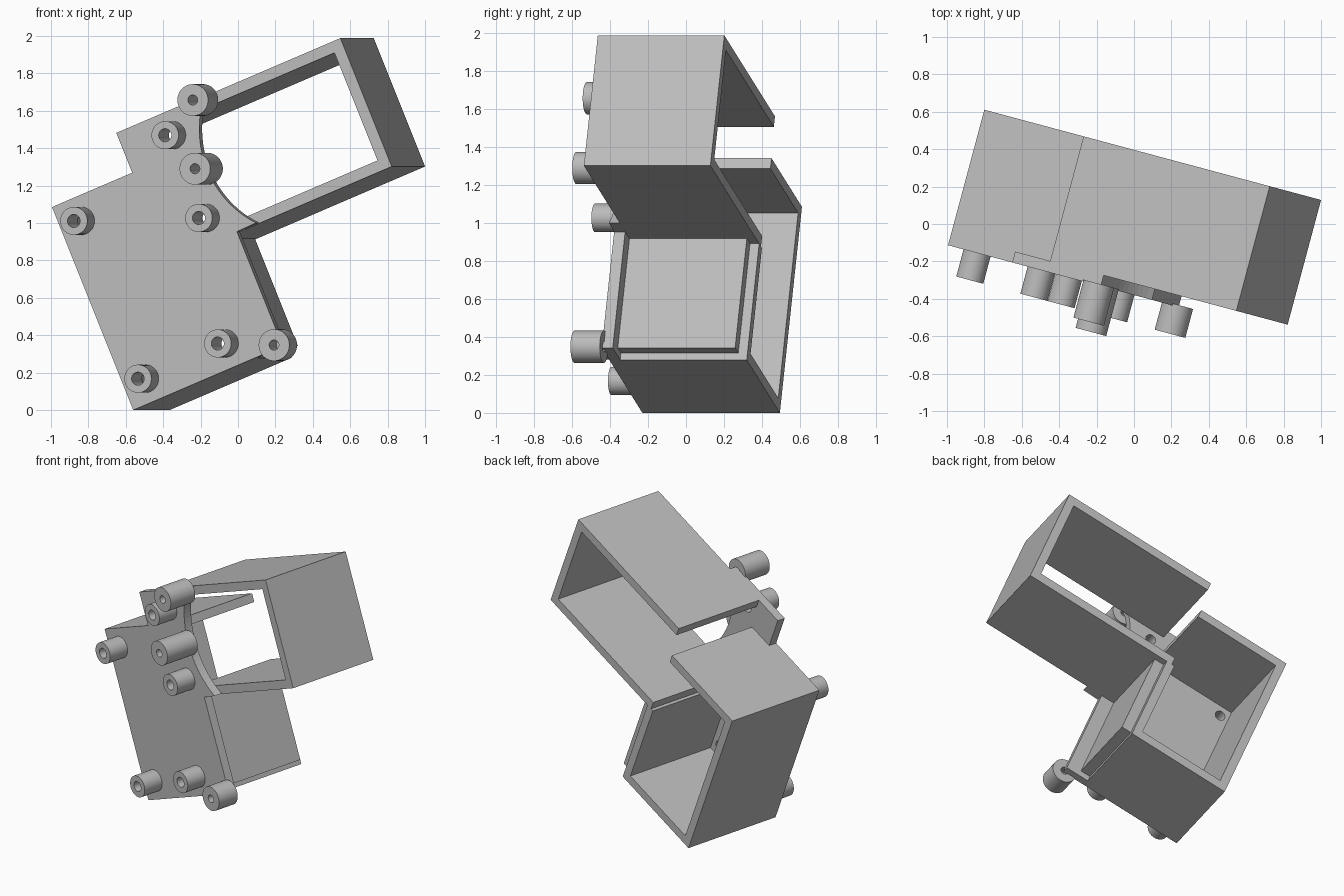
import bpy, bmesh, math
from mathutils import Matrix

if "Cube" in bpy.data.objects:
    bpy.data.objects.remove(bpy.data.objects["Cube"])

# The whole bracket is modelled square, then tilted by this placement
PLACE = (Matrix.Translation((-0.56, -0.23, 0))
         @ Matrix.Rotation(math.radians(-15), 4, 'Z')
         @ Matrix.Rotation(math.radians(-22.5), 4, 'Y'))
DEPTH, PLATE, WALL = 0.75, 0.06, 0.06

grey = bpy.data.materials.new("grey plastic")
grey.diffuse_color = (0.5, 0.5, 0.5, 1)
grey.use_nodes = True
grey.node_tree.nodes["Principled BSDF"].inputs["Base Color"].default_value = grey.diffuse_color


def finish(name, bm):
    bmesh.ops.recalc_face_normals(bm, faces=bm.faces)
    me = bpy.data.meshes.new(name)
    bm.to_mesh(me)
    bm.free()
    me.materials.append(grey)
    ob = bpy.data.objects.new(name, me)
    ob.matrix_world = PLACE
    bpy.context.collection.objects.link(ob)
    return ob


def slab(name, outline, y0, y1):
    """Extrude an outline in the local front plane (x, z) from y0 to y1."""
    bm = bmesh.new()
    face = bm.faces.new([bm.verts.new((x, y0, z)) for x, z in outline])
    out = bmesh.ops.extrude_face_region(bm, geom=[face])
    verts = [g for g in out["geom"] if isinstance(g, bmesh.types.BMVert)]
    bmesh.ops.translate(bm, verts=verts, vec=(0, y1 - y0, 0))
    return finish(name, bm)


def rect(x0, z0, x1, z1):
    return [(x0, z0), (x1, z0), (x1, z1), (x0, z1)]


def smooth(ob):
    bpy.ops.object.select_all(action='DESELECT')
    ob.select_set(True)
    bpy.context.view_layer.objects.active = ob
    bpy.ops.object.shade_smooth_by_angle(angle=math.radians(30))


def boss(name, x, z, r, hole, y0, y1, n=40):
    """Hollow round standoff along the local depth axis."""
    bm = bmesh.new()
    rings = []
    for rad, y in ((r, y0), (r, y1), (hole, y1), (hole, y0)):
        rings.append([bm.verts.new((x + rad * math.cos(math.tau * i / n), y,
                                    z + rad * math.sin(math.tau * i / n))) for i in range(n)])
    for k in range(4):
        a, b = rings[k], rings[(k + 1) % 4]
        for i in range(n):
            j = (i + 1) % n
            bm.faces.new((a[i], a[j], b[j], b[i]))
    smooth(finish(name, bm))


# Front plate with a round cut on its right edge
cx, cz, R = 1.427, 1.035, 0.557
half = math.asin(0.37 / R)
arc = [(cx - R * math.cos(t), cz + R * math.sin(t))
       for t in [half * (i / 12 - 1) for i in range(25)]]
plate = slab("front_plate", [(0, 0), (0.895, 0), (0.895, 0.662)] + arc +
             [(0.48, 1.405), (0.48, 1.175), (0, 1.175)], 0, PLATE)

# Lower housing: left, bottom, top and right walls, open at the back
slab("lower_housing", [(0, 0), (0.73, 0), (0.73, 0.662), (0.67, 0.662), (0.67, WALL),
                       (WALL, WALL), (WALL, 1.115), (0.67, 1.115), (0.67, 1.175),
                       (0, 1.175)], PLATE, DEPTH)
slab("side_pad", rect(0.73, 0.04, 0.80, 0.662), PLATE, 0.70)

# Upper housing: a C-shaped frame open at front, back and left
slab("upper_housing", [(0.69, 0.662), (1.805, 0.662), (1.805, 1.405), (0.69, 1.405),
                       (0.69, 1.345), (1.745, 1.345), (1.745, 0.722), (0.69, 0.722)],
     PLATE, DEPTH)

# Small screw bosses, with matching holes through the plate
small = [(0.125, 0.13), (0.605, 0.135), (0.12, 1.045), (0.765, 0.795), (0.762, 1.275)]
for i, (x, z) in enumerate(small):
    boss(f"screw_boss_{i + 1}", x, z, 0.075, 0.035, -0.15, 0)
    hole = slab(f"hole_cutter_{i + 1}",
                [(x + 0.035 * math.cos(math.tau * k / 40), z + 0.035 * math.sin(math.tau * k / 40))
                 for k in range(40)], -0.05, PLATE + 0.001)
    hole.hide_render = True
    hole.hide_viewport = True
    mod = plate.modifiers.new("hole", 'BOOLEAN')
    mod.object = hole
    mod.solver = 'EXACT'

# Large bosses on the plate's corners and round cut
for i, (x, z, front) in enumerate([(0.89, 0.008, -0.15), (0.871, 1.036, -0.25),
                                   (0.988, 1.385, -0.20)]):
    boss(f"large_boss_{i + 1}", x, z, 0.085, 0.027, front, 0.01)
